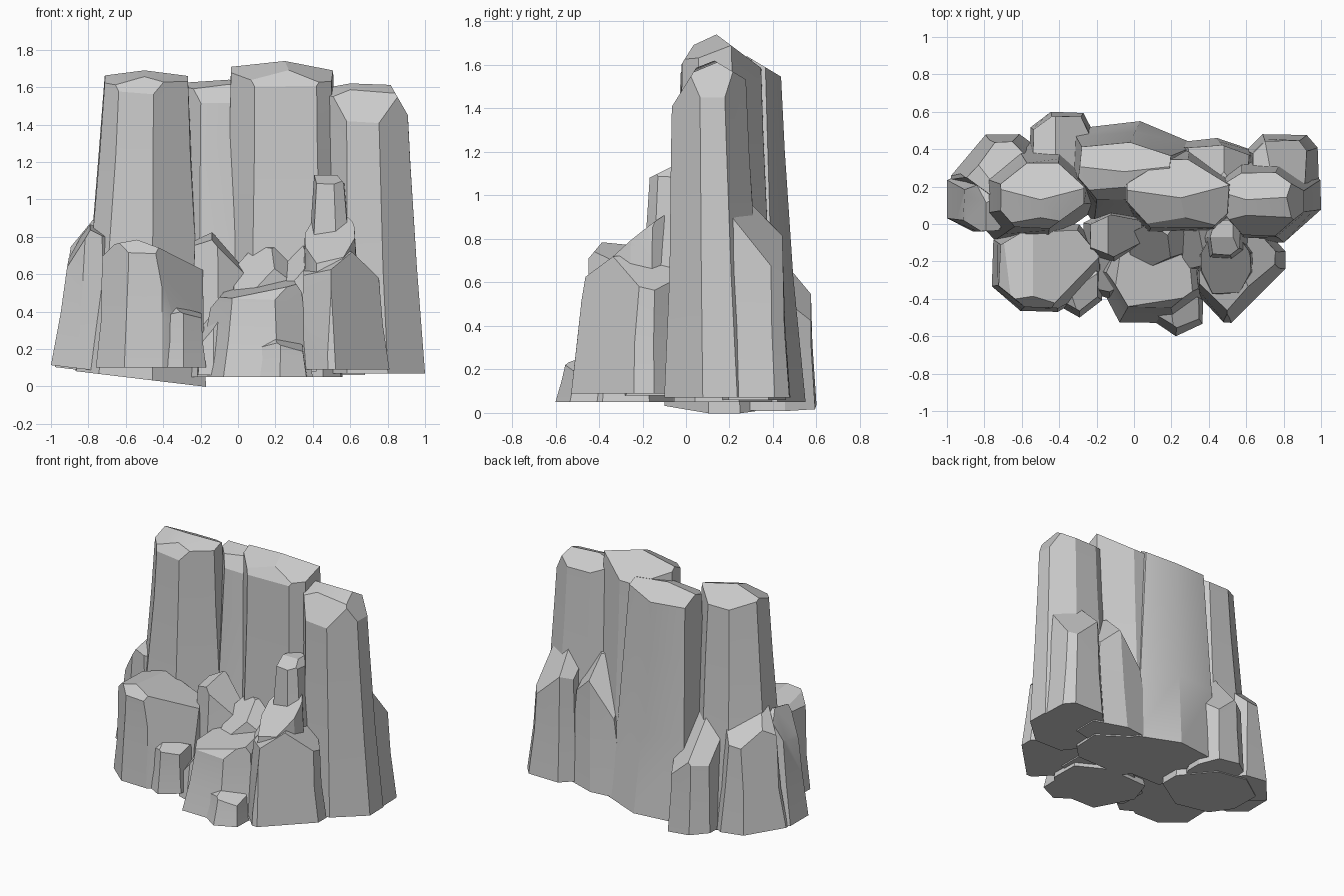
import bpy, bmesh, math, random

cube = bpy.data.objects.get("Cube")
if cube:
    bpy.data.objects.remove(cube, do_unlink=True)

stone = bpy.data.materials.new("grey_stone")
stone.use_nodes = True
stone.diffuse_color = (0.6, 0.6, 0.6, 1)
stone.node_tree.nodes["Principled BSDF"].inputs["Base Color"].default_value = stone.diffuse_color


def outline(rng, sides):
    """Irregular polygon stretched to fill the square from -1 to 1."""
    step = math.tau / sides
    pts = []
    for i in range(sides):
        a = step * (i + 0.5 + rng.uniform(-0.28, 0.28))
        c, s = math.cos(a), math.sin(a)
        r = max(abs(c), abs(s)) ** -0.7
        pts.append((c * r, s * r))
    lo = [min(p[k] for p in pts) for k in (0, 1)]
    hi = [max(p[k] for p in pts) for k in (0, 1)]
    return [[2 * (p[k] - lo[k]) / (hi[k] - lo[k]) - 1 for k in (0, 1)] for p in pts]


def rock(name, base, top, floor, peak, cuts, sole=0, sides=7, seed=1):
    """Loft a column from a base box to a top box (x0, x1, y0, y1), then chip its top.
    Each cut is a plane (x slope, y slope, lift above the peak); sole slopes the floor."""
    rng = random.Random(seed)
    shape = outline(rng, sides)
    bm = bmesh.new()
    rings = []
    for t, wobble in ((0, 0), (0.35, 0.04), (0.7, 0.04), (1, 0.02)):
        x0, x1, y0, y1 = [b + (e - b) * t ** 0.8 for b, e in zip(base, top)]
        z = floor + (peak[2] + 0.06 - floor) * t
        verts = []
        for u, v in shape:
            k = 1 - rng.uniform(0, wobble)
            dx, dy = u * k * (x1 - x0) / 2, v * k * (y1 - y0) / 2
            lean = sole * dx * (1 - t)
            verts.append(bm.verts.new(((x0 + x1) / 2 + dx, (y0 + y1) / 2 + dy, z + lean)))
        rings.append(verts)
    for low, high in zip(rings, rings[1:]):
        for i in range(sides):
            j = (i + 1) % sides
            bm.faces.new((low[i], low[j], high[j], high[i]))
    bm.faces.new(rings[0][::-1])
    bm.faces.new(rings[-1])
    # Chipped facets
    for sx, sy, lift in cuts:
        cut = bmesh.ops.bisect_plane(
            bm, geom=bm.verts[:] + bm.edges[:] + bm.faces[:], dist=1e-5,
            plane_co=(peak[0], peak[1], peak[2] + lift), plane_no=(-sx, -sy, 1), clear_outer=True)
        rim = [e for e in cut["geom_cut"] if isinstance(e, bmesh.types.BMEdge)]
        bmesh.ops.holes_fill(bm, edges=rim, sides=0)
    bmesh.ops.recalc_face_normals(bm, faces=bm.faces)
    mesh = bpy.data.meshes.new(name)
    bm.to_mesh(mesh)
    bm.free()
    mesh.materials.append(stone)
    obj = bpy.data.objects.new(name, mesh)
    bpy.context.collection.objects.link(obj)
    bpy.ops.object.select_all(action="DESELECT")
    obj.select_set(True)
    bpy.context.view_layer.objects.active = obj
    bpy.ops.object.shade_smooth_by_angle(angle=math.radians(25))


# Tall columns with ridged tops
rock("right_column", (-.87, -.17, -.1, .44), (-.71, -.27, -.02, .32), .04, (-.5, .13, 1.69),
     [(.22, .35, 0), (-.22, .35, 0), (0, -.5, 0), (0, 1.6, .12)], sole=-.12, sides=8, seed=3)
rock("back_column", (-.36, .34, 0, .55), (-.3, .19, .14, .43), .05, (-.05, .28, 1.64),
     [(.1, .3, 0), (-.1, .3, 0), (0, -.6, 0), (0, 1.5, .1)], seed=5)
rock("middle_column", (-.08, .56, -.06, .42), (-.04, .51, -.02, .34), .05, (.25, .14, 1.74),
     [(.18, .5, 0), (-.3, .4, 0), (0, -.75, 0), (0, 1.6, .12)], sides=8, seed=8)
rock("left_column", (.43, 1, -.1, .38), (.46, .9, -.06, .27), .07, (.6, .13, 1.62),
     [(.3, .4, 0), (-.06, .4, 0), (0, -.6, 0), (0, 1.6, .1), (-1.75, 0, .37)], sides=8, seed=12)

# Buttresses against the back and sides
rock("right_buttress", (-1, -.6, -.04, .3), (-.88, -.68, -.04, .22), .09, (-.79, .08, .86),
     [(1.7, .2, 0), (-.5, .2, 0), (0, -.7, .03)], sole=-.12, sides=8, seed=2)
rock("right_rear_buttress", (-.98, -.42, .1, .48), (-.88, -.55, .15, .43), .07, (-.78, .25, .86),
     [(1, -.3, 0), (.1, -1, 0), (7, -6, .68)], sole=-.12, sides=8, seed=21)
rock("rear_spur", (-.56, -.2, .2, .6), (-.54, -.23, .24, .57), .03, (-.42, .38, .78),
     [(.9, -1.2, 0), (-.9, -1.2, 0)], sole=-.12, sides=8, seed=4)
rock("rear_blade", (.18, .68, .12, .46), (.34, .6, .2, .42), .06, (.48, .34, .92),
     [(1.3, -1, 0), (-1.3, -1, 0)], sides=6, seed=9)
rock("left_rear_buttress", (.6, .99, .05, .48), (.64, .91, .12, .44), .07, (.72, .34, .92),
     [(-.9, -1.2, 0), (1.2, -.8, 0)], sides=8, seed=15)

# Low rocks along the front
rock("front_right_boulder", (-.76, -.17, -.47, 0), (-.72, -.19, -.45, -.04), .1, (-.54, -.34, .78),
     [(1, 0, .1), (-.4, -.1, 0), (.2, -.1, 0), (0, 1.2, .06), (-5, 4.35, .9)], sides=8, seed=7)
rock("front_right_spur", (-.46, -.17, -.5, -.18), (-.42, -.2, -.46, -.2), .1, (-.34, -.36, .43),
     [(-.4, .2, 0), (.5, .5, 0), (0, -.4, 0)], sides=6, seed=17)
rock("front_middle_boulder", (-.22, .4, -.53, -.05), (-.13, .33, -.43, -.13), .05, (.27, -.22, .56),
     [(.18, .15, 0), (-1.5, 0, .05), (0, 1.3, .2), (1.2, 0, .36)], seed=10)
rock("front_middle_chip", (-.22, 0, -.4, -.08), (-.2, -.03, -.34, -.12), .06, (-.07, -.18, .48),
     [(1.3, .5, 0), (-.5, .6, 0)], sides=6, seed=13)
rock("front_step", (.08, .37, -.6, -.3), (.12, .34, -.54, -.32), .05, (.2, -.46, .26),
     [(.5, .4, 0), (-.4, .3, 0)], sides=6, seed=18)
rock("front_left_boulder", (.33, .81, -.53, .02), (.35, .74, -.47, 0), .09, (.6, -.25, .71),
     [(-.8, -.2, 0), (0, 1.2, .17), (.5, .3, .03), (-6, 6, .58), (6, 6, 1.8)], sides=8, seed=11)
rock("front_left_ledge", (.33, .68, -.42, 0), (.36, .62, -.36, -.02), .1, (.58, -.16, .86),
     [(.2, .8, 0), (-3, 0, .12)], sides=8, seed=14)
rock("front_left_pillar", (.32, .68, -.25, .08), (.41, .56, -.16, .02), .1, (.48, -.07, 1.13),
     [(0, .5, 0), (0, 0, 0), (-1.2, 0, .06)], seed=16)

# Rubble in the gaps
rock("right_rubble", (-.27, .1, -.24, .08), (-.23, .03, -.17, .05), .1, (-.14, -.08, .8),
     [(-1.1, .2, 0), (.4, .2, 0)], sides=6, seed=19)
rock("middle_rubble", (-.06, .3, -.28, .04), (-.02, .27, -.2, .02), .08, (.18, -.06, .74),
     [(.6, 1, 0), (-1, .8, 0), (0, .1, 0)], sides=6, seed=20)
rock("left_rubble", (.22, .42, -.3, .02), (.27, .4, -.22, -.02), .08, (.36, -.1, .72),
     [(1, .7, 0), (-.5, .4, 0)], sides=6, seed=22)
